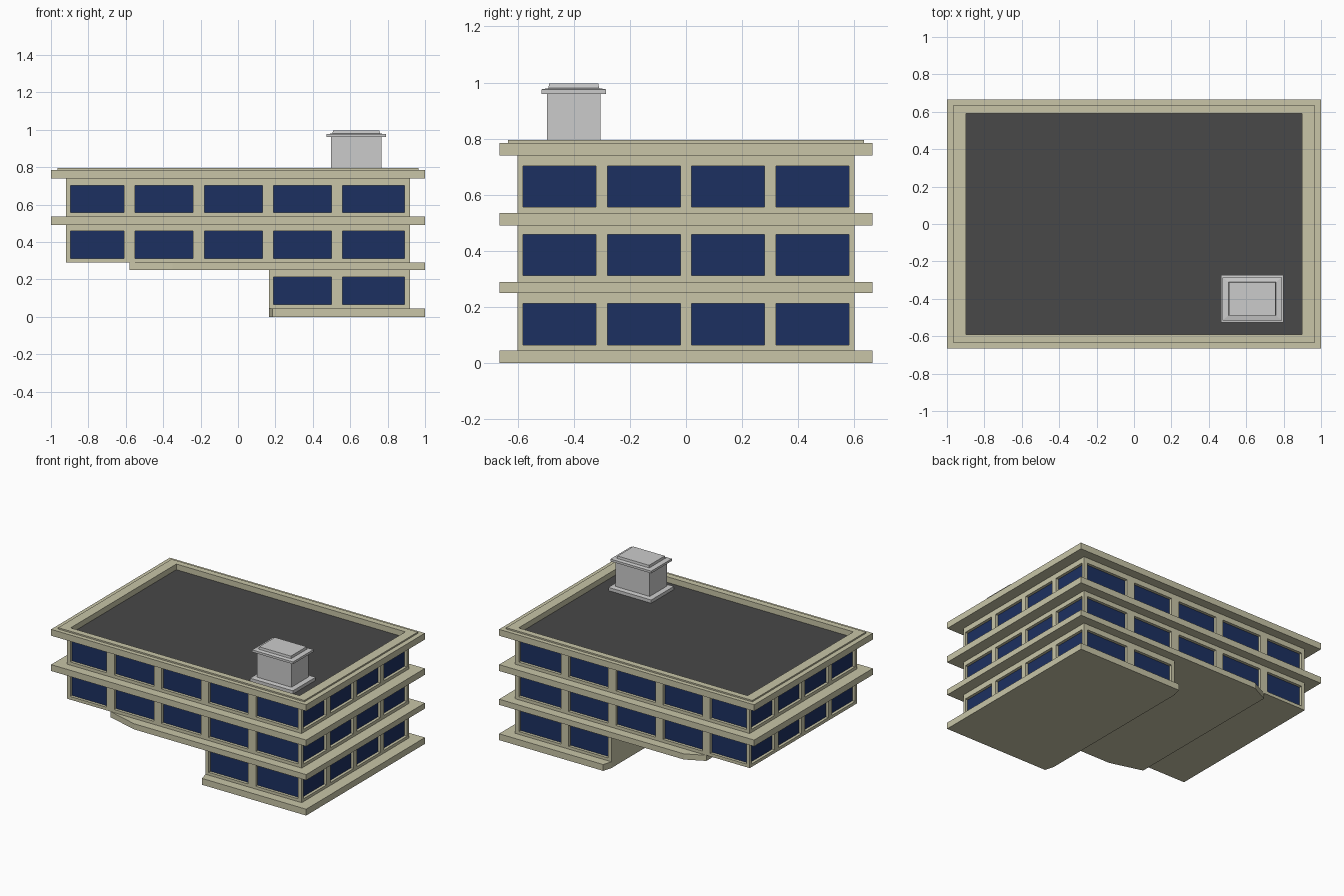
import bpy, bmesh
from mathutils import Vector

if "Cube" in bpy.data.objects:
    bpy.data.objects.remove(bpy.data.objects["Cube"])


def material(name, rgb):
    m = bpy.data.materials.new(name)
    m.diffuse_color = (*rgb, 1)
    m.use_nodes = True
    m.node_tree.nodes["Principled BSDF"].inputs["Base Color"].default_value = m.diffuse_color
    return m


CREAM = material("cream_concrete", (0.58, 0.56, 0.39))
BLUE = material("blue_glass", (0.012, 0.03, 0.12))
DARK = material("dark_roofing", (0.065, 0.065, 0.065))


def finish(name, bm, mats):
    bmesh.ops.remove_doubles(bm, verts=bm.verts, dist=1e-5)
    me = bpy.data.meshes.new(name)
    bm.to_mesh(me)
    bm.free()
    for m in mats:
        me.materials.append(m)
    ob = bpy.data.objects.new(name, me)
    bpy.context.collection.objects.link(ob)
    return ob


def rect(hx, hy, z, cx=0, cy=0):
    return [(cx + sx * hx, cy + sy * hy, z) for sx, sy in ((-1, -1), (1, -1), (1, 1), (-1, 1))]


def loft(name, rings, mats, top_mat=0):
    """Skin a stack of matching outlines (counter-clockwise), capped at both ends."""
    bm = bmesh.new()
    loops = [[bm.verts.new(p) for p in r] for r in rings]
    n = len(loops[0])
    for a, b in zip(loops, loops[1:]):
        for i in range(n):
            j = (i + 1) % n
            bm.faces.new((a[i], a[j], b[j], b[i]))
    bm.faces.new(loops[0][::-1])
    bm.faces.new(loops[-1]).material_index = top_mat
    return finish(name, bm, mats)


def slab(name, outline, z0, z1):
    return loft(name, [[(x, y, z) for x, y in outline] for z in (z0, z1)], [CREAM])


def facade(bm, start, end, windows, z, depth=0.02):
    """Wall panel from start to end with recessed glass; windows are (from, to) distances."""
    a, b = Vector((*start, 0)), Vector((*end, 0))
    u = (b - a).normalized()
    inward = -u.cross(Vector((0, 0, 1))) * depth
    us = [0] + [t for w in windows for t in w] + [(b - a).length]

    def quad(pts, mat=0):
        bm.faces.new([bm.verts.new(p) for p in pts]).material_index = mat

    for i in range(len(us) - 1):
        for j in range(3):
            c = [a + u * us[i + p] + Vector((0, 0, z[j + q])) for p, q in ((0, 0), (1, 0), (1, 1), (0, 1))]
            if i % 2 and j == 1:
                d = [p + inward for p in c]
                for k in range(4):
                    m = (k + 1) % 4
                    quad((c[k], c[m], d[m], d[k]))
                quad(d, 1)
            else:
                quad(c)


WX, WY = 0.92, 0.6
X_WINDOWS = [(-0.895, -0.61), (-0.55, -0.24), (-0.18, 0.13), (0.19, 0.5), (0.56, 0.89)]
Y_WINDOWS = [(-0.58, -0.32), (-0.28, -0.02), (0.02, 0.28), (0.32, 0.58)]


def storey(name, x0, z, left_windows=True):
    bm = bmesh.new()
    xs = [w for w in X_WINDOWS if w[0] > x0]
    side = [(p + WY, q + WY) for p, q in Y_WINDOWS]
    facade(bm, (x0, -WY), (WX, -WY), [(p - x0, q - x0) for p, q in xs], z)
    facade(bm, (WX, -WY), (WX, WY), side, z)
    facade(bm, (WX, WY), (x0, WY), [(WX - q, WX - p) for p, q in reversed(xs)], z)
    facade(bm, (x0, WY), (x0, -WY), side if left_windows else [], z)
    return finish(name, bm, [CREAM, BLUE])


# Storeys with recessed windows
storey("ground_storey", 0.165, (0.045, 0.065, 0.212, 0.25), False)
storey("middle_storey", -WX, (0.29, 0.312, 0.458, 0.49))
storey("upper_storey", -WX, (0.535, 0.557, 0.703, 0.74))

# Underside of the overhang beyond the first floor slab
bm = bmesh.new()
bm.faces.new([bm.verts.new((x, y, 0.29)) for x, y in
              ((-WX, -WY), (-WX, WY), (-0.58, WY), (-0.58, -WY))])
finish("overhang_soffit", bm, [CREAM])

# Projecting floor slabs, tapered where they meet the open end
slab("base_slab", [(0.184, -0.665), (1, -0.665), (1, 0.665), (0.184, 0.665),
                   (0.165, 0.6), (0.165, -0.6)], 0, 0.045)
slab("first_floor_slab", [(-0.35, -0.665), (1, -0.665), (1, 0.665), (-0.45, 0.665),
                          (-0.58, 0.6), (-0.58, -0.6)], 0.25, 0.29)
slab("second_floor_slab", [p[:2] for p in rect(1, 0.665, 0)], 0.49, 0.535)

# Roof slab with stepped parapet and sunken dark roof
loft("roof", [rect(1, 0.665, 0.74), rect(1, 0.665, 0.785), rect(0.965, 0.635, 0.785),
              rect(0.965, 0.635, 0.795), rect(0.898, 0.592, 0.795), rect(0.898, 0.592, 0.755)],
     [CREAM, DARK], 1)

# Rooftop vent: skirt, shaft, cap and raised lid
VENT = [(0.168, 0.127, 0.755), (0.168, 0.127, 0.778), (0.134, 0.096, 0.782), (0.134, 0.096, 0.96),
        (0.16, 0.115, 0.96), (0.16, 0.115, 0.976), (0.127, 0.09, 0.98), (0.124, 0.088, 0.997)]
loft("roof_vent", [rect(hx, hy, z, 0.632, -0.4) for hx, hy, z in VENT], [])
